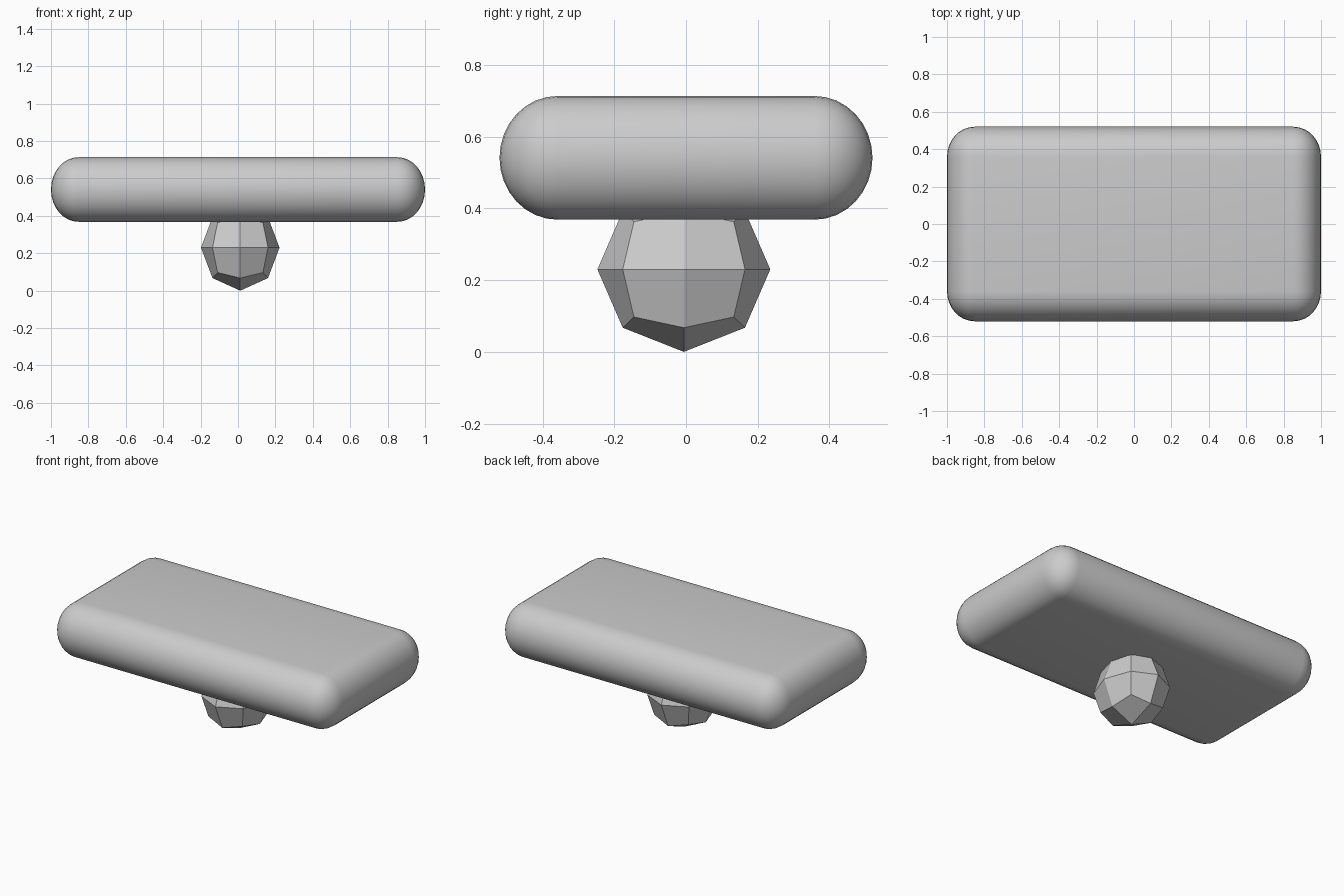
import bpy, bmesh
from mathutils import Vector

default = bpy.data.objects.get("Cube")
if default:
    bpy.data.objects.remove(default, do_unlink=True)

grey = bpy.data.materials.new("plain grey")
grey.use_nodes = True
colour = (0.6, 0.6, 0.6, 1)
grey.diffuse_color = colour
grey.node_tree.nodes["Principled BSDF"].inputs["Base Color"].default_value = colour


def finish(name, bm, location, smooth):
    """Turn a bmesh into a placed, coloured object."""
    bmesh.ops.recalc_face_normals(bm, faces=bm.faces)
    for face in bm.faces:
        face.smooth = smooth
    mesh = bpy.data.meshes.new(name)
    bm.to_mesh(mesh)
    bm.free()
    mesh.materials.append(grey)
    obj = bpy.data.objects.new(name, mesh)
    obj.location = location
    bpy.context.collection.objects.link(obj)
    return obj


# Slab: a rounded box whose edge rounding differs a little per axis
half = Vector((1.0, 0.52, 0.1725))
rounding = Vector((0.147, 0.162, 0.1725))
bm = bmesh.new()
bmesh.ops.create_cube(bm, size=4)
bmesh.ops.bevel(bm, geom=bm.edges[:], offset=1, segments=8, profile=0.5,
                affect='EDGES', clamp_overlap=True)
for v in bm.verts:
    for i in range(3):
        side = 1 if v.co[i] > 0 else -1
        inner = half[i] - rounding[i]
        v.co[i] = side * (inner + (abs(v.co[i]) - 1) * rounding[i])
bmesh.ops.remove_doubles(bm, verts=bm.verts, dist=0.0005)
finish("rounded_slab", bm, (0, 0, 0.541), True)

# Knob: a faceted ball made from a cube with each face cut in four
bm = bmesh.new()
bmesh.ops.create_cube(bm, size=2)
bmesh.ops.subdivide_edges(bm, edges=bm.edges[:], cuts=1, use_grid_fill=True)
radii = Vector((0.21, 0.241, 0.23))
for v in bm.verts:
    v.co = v.co.normalized() * radii
finish("faceted_knob", bm, (0.012, -0.006, 0.23), False)
